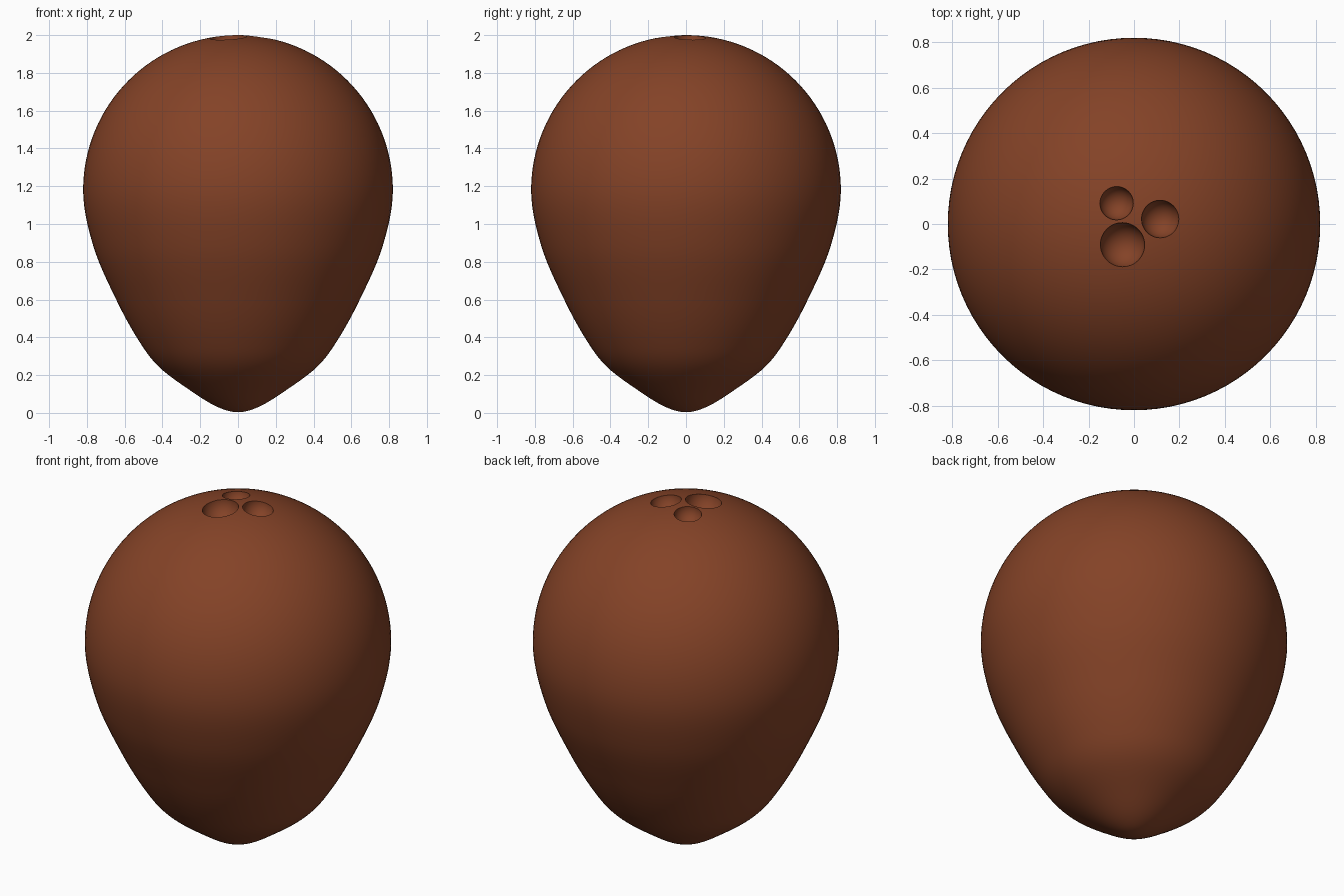
import bpy, bmesh, math
from mathutils import Vector
from mathutils.geometry import interpolate_bezier

if "Cube" in bpy.data.objects:
    bpy.data.objects.remove(bpy.data.objects["Cube"])

brown = bpy.data.materials.new("coconut brown")
brown.diffuse_color = (0.23, 0.055, 0.020, 1)
brown.use_nodes = True
brown.node_tree.nodes["Principled BSDF"].inputs["Base Color"].default_value = brown.diffuse_color

R, CZ = 0.82, 1.18          # round upper part
SEGMENTS = 96

# Profile (radius, z): tapered lower part, smoothed, then a round dome
lower = [Vector(p) for p in [(0, 0.004), (0.11, 0.032), (0.25, 0.117), (0.42, 0.245),
                             (0.53, 0.39), (0.645, 0.60), (0.765, 0.88), (R, CZ)]]
tangents = [Vector((0.11, 0))]
tangents += [(b - a) / 2 for a, b in zip(lower, lower[2:])]
tangents.append(Vector((0, 0.3)))
profile = []
for i in range(len(lower) - 1):
    pts = interpolate_bezier(lower[i], lower[i] + tangents[i] / 3,
                             lower[i + 1] - tangents[i + 1] / 3, lower[i + 1], 8)
    profile += [(p.x, p.y) for p in pts[:-1]]
for i in range(33):
    a = math.pi / 2 * i / 32
    profile.append((R * math.cos(a), CZ + R * math.sin(a)))

# Shell: the profile turned around the z axis
bm = bmesh.new()
verts = [bm.verts.new((r if r > 1e-6 else 0, 0, z)) for r, z in profile]
edges = [bm.edges.new(pair) for pair in zip(verts, verts[1:])]
bmesh.ops.spin(bm, geom=verts + edges, cent=(0, 0, 0), axis=(0, 0, 1),
               angle=math.tau, steps=SEGMENTS, use_duplicate=False)
bmesh.ops.remove_doubles(bm, verts=bm.verts, dist=1e-4)
bmesh.ops.recalc_face_normals(bm, faces=bm.faces)
mesh = bpy.data.meshes.new("coconut_shell")
bm.to_mesh(mesh)
bm.free()
shell = bpy.data.objects.new("coconut_shell", mesh)
bpy.context.collection.objects.link(shell)
mesh.materials.append(brown)

# Three round eyes scooped out of the top
for i, (x, y, r) in enumerate([(-0.077, 0.092, 0.074), (0.116, 0.022, 0.083),
                               (-0.051, -0.092, 0.098)]):
    z = CZ + math.sqrt(R * R - x * x - y * y)
    bpy.ops.mesh.primitive_uv_sphere_add(segments=48, ring_count=24, radius=r,
                                         location=(x, y, z))
    cutter = bpy.context.object
    cutter.name = f"eye_cutter_{i + 1}"
    cutter.data.materials.append(brown)
    cutter.hide_render = True
    mod = shell.modifiers.new("eye", 'BOOLEAN')
    mod.operation = 'DIFFERENCE'
    mod.solver = 'EXACT'
    mod.object = cutter
    bpy.ops.object.select_all(action='DESELECT')
    shell.select_set(True)
    bpy.context.view_layer.objects.active = shell
    bpy.ops.object.modifier_apply(modifier=mod.name)
    bpy.data.objects.remove(cutter)

bpy.ops.object.shade_smooth_by_angle(angle=math.radians(35))
